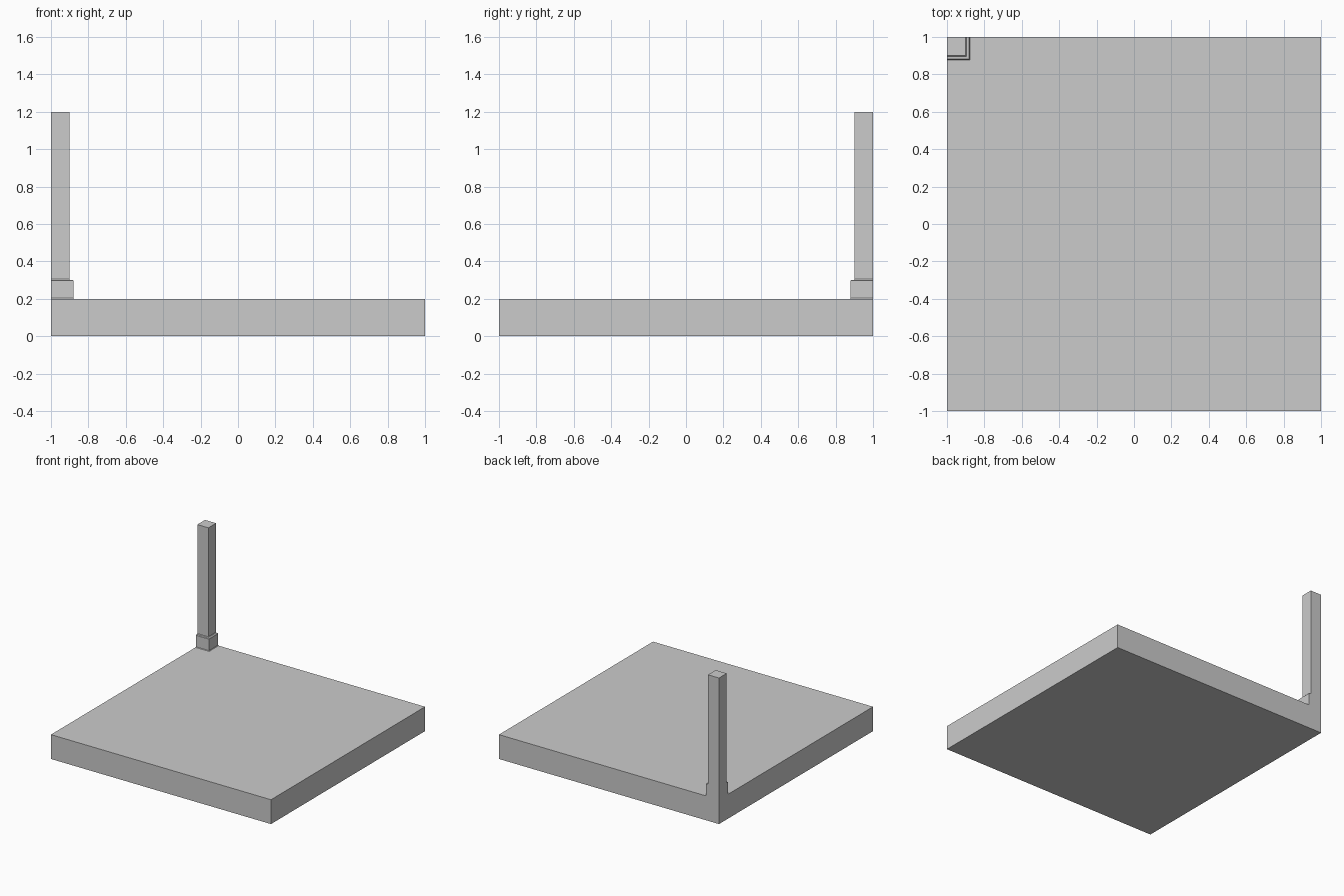
import bpy, bmesh

if "Cube" in bpy.data.objects:
    bpy.data.objects.remove(bpy.data.objects["Cube"])


def stepped_column(name, corner, direction, levels):
    """Stack square sections that all share one fixed corner; levels are (z, width)."""
    bm = bmesh.new()
    (cx, cy), (dx, dy) = corner, direction
    rings = []
    for z, w in levels:
        rings.append([bm.verts.new((cx + dx * a * w, cy + dy * b * w, z))
                      for a, b in ((0, 0), (1, 0), (1, 1), (0, 1))])
    for low, high in zip(rings, rings[1:]):
        for i in range(4):
            j = (i + 1) % 4
            quad = [low[i], low[j], high[j], high[i]]
            # skip the zero-height strips along the two flush sides
            if low[0].co.z == high[0].co.z and i in (0, 3):
                continue
            bm.faces.new(quad)
    bm.faces.new(rings[0])
    bm.faces.new(rings[-1])
    bmesh.ops.remove_doubles(bm, verts=bm.verts, dist=1e-5)
    bmesh.ops.recalc_face_normals(bm, faces=bm.faces)
    mesh = bpy.data.meshes.new(name)
    bm.to_mesh(mesh)
    bm.free()
    obj = bpy.data.objects.new(name, mesh)
    bpy.context.collection.objects.link(obj)
    return obj


# Floor slab
stepped_column("floor_slab", (-1, -1), (1, 1), [(0, 2), (0.2, 2)])

# Corner post with a wider foot and tiny eased inner corners
stepped_column("corner_post", (-1, 1), (1, -1),
               [(0.2, 0.124), (0.204, 0.12), (0.298, 0.12),
                (0.3, 0.118), (0.301, 0.104), (0.305, 0.1), (1.2, 0.1)])
